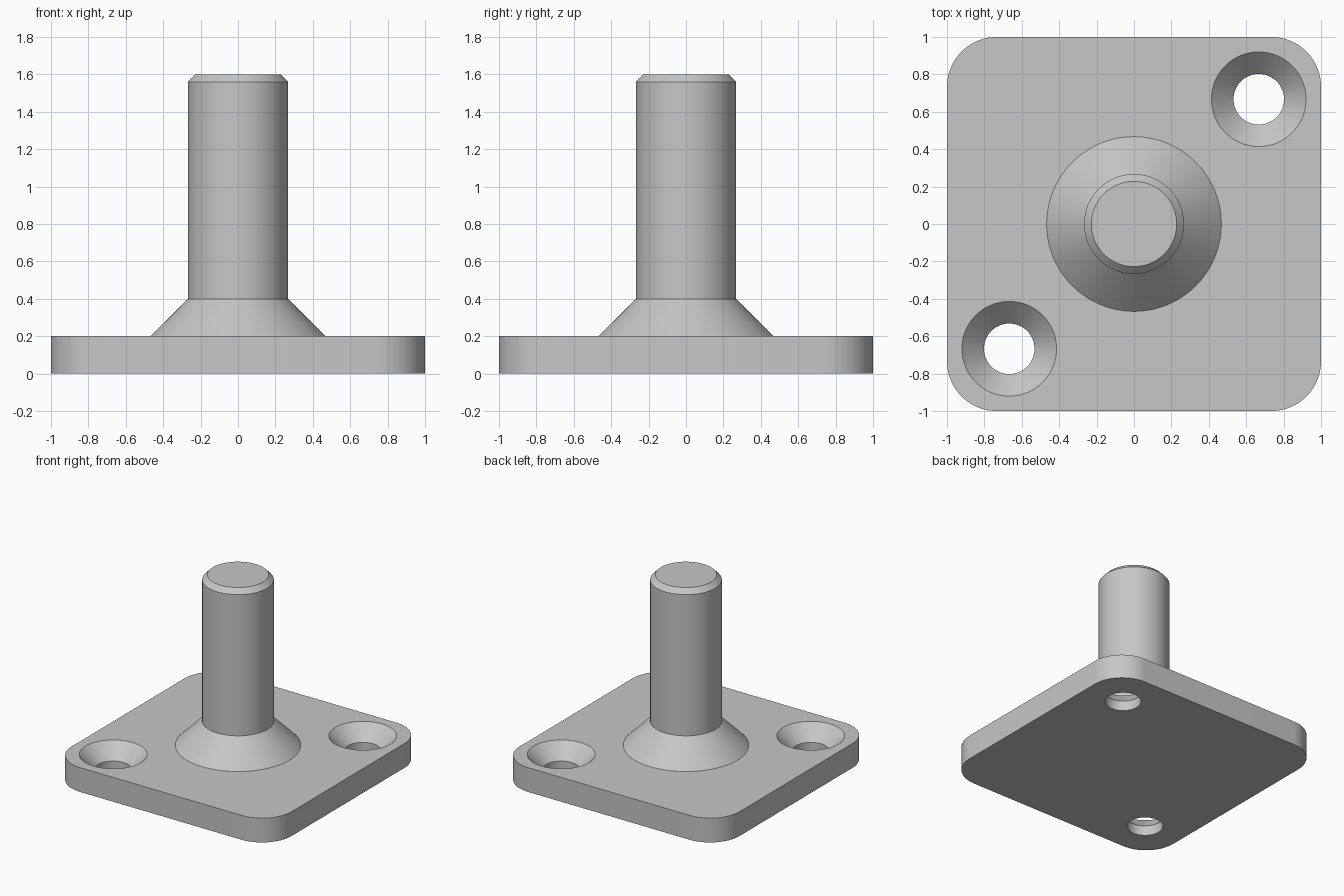
import bpy
import bmesh
from math import cos, sin, pi, radians

SEGMENTS = 96
PLATE_TOP = 0.2
CORNER = 0.267
HOLE_POS = 0.667

cube = bpy.data.objects.get("Cube")
if cube:
    bpy.data.objects.remove(cube, do_unlink=True)

steel = bpy.data.materials.new("grey_steel")
steel.use_nodes = True
GREY = (0.57, 0.57, 0.57, 1)
steel.diffuse_color = GREY
steel.node_tree.nodes["Principled BSDF"].inputs["Base Color"].default_value = GREY


def make_object(name, bm):
    bmesh.ops.recalc_face_normals(bm, faces=bm.faces)
    mesh = bpy.data.meshes.new(name)
    bm.to_mesh(mesh)
    bm.free()
    mesh.materials.append(steel)
    obj = bpy.data.objects.new(name, mesh)
    bpy.context.collection.objects.link(obj)
    return obj


def turned(name, profile, centre=(0, 0)):
    """Closed solid of revolution from (radius, height) points."""
    bm = bmesh.new()
    rings = [[bm.verts.new((centre[0] + r * cos(2 * pi * i / SEGMENTS),
                            centre[1] + r * sin(2 * pi * i / SEGMENTS), z))
              for i in range(SEGMENTS)] for r, z in profile]
    for low, high in zip(rings, rings[1:]):
        for i in range(SEGMENTS):
            j = (i + 1) % SEGMENTS
            bm.faces.new((low[i], low[j], high[j], high[i]))
    bm.faces.new(rings[0])
    bm.faces.new(rings[-1])
    return make_object(name, bm)


def activate(obj):
    bpy.ops.object.select_all(action='DESELECT')
    obj.select_set(True)
    bpy.context.view_layer.objects.active = obj


def smooth(obj):
    activate(obj)
    bpy.ops.object.shade_smooth_by_angle(angle=radians(25))


# Base plate with rounded corners
bm = bmesh.new()
outline = []
inner = 1 - CORNER
for k, (sx, sy) in enumerate([(1, 1), (-1, 1), (-1, -1), (1, -1)]):
    for i in range(25):
        a = (k + i / 24) * pi / 2
        outline.append(bm.verts.new((sx * inner + CORNER * cos(a),
                                     sy * inner + CORNER * sin(a), 0)))
base = bm.faces.new(outline)
top = bmesh.ops.extrude_face_region(bm, geom=[base])["geom"]
bmesh.ops.translate(bm, vec=(0, 0, PLATE_TOP),
                    verts=[v for v in top if isinstance(v, bmesh.types.BMVert)])
plate = make_object("base_plate", bm)

# Two countersunk screw holes on one diagonal
for side in (1, -1):
    cutter = turned("hole_cutter",
                    [(0.135, -0.1), (0.135, 0.082), (0.253, PLATE_TOP), (0.353, 0.3)],
                    (side * HOLE_POS, side * HOLE_POS))
    cutter.hide_render = True
    activate(plate)
    cut = plate.modifiers.new("screw_hole", 'BOOLEAN')
    cut.object = cutter
    cut.operation = 'DIFFERENCE'
    cut.solver = 'EXACT'
    bpy.ops.object.modifier_apply(modifier=cut.name)
    bpy.data.objects.remove(cutter, do_unlink=True)
smooth(plate)

# Flared collar and post with a chamfered tip
post = turned("flared_post", [(0.467, PLATE_TOP - 0.02), (0.467, PLATE_TOP),
                              (0.267, 0.4), (0.267, 1.56), (0.228, 1.6)])
smooth(post)
